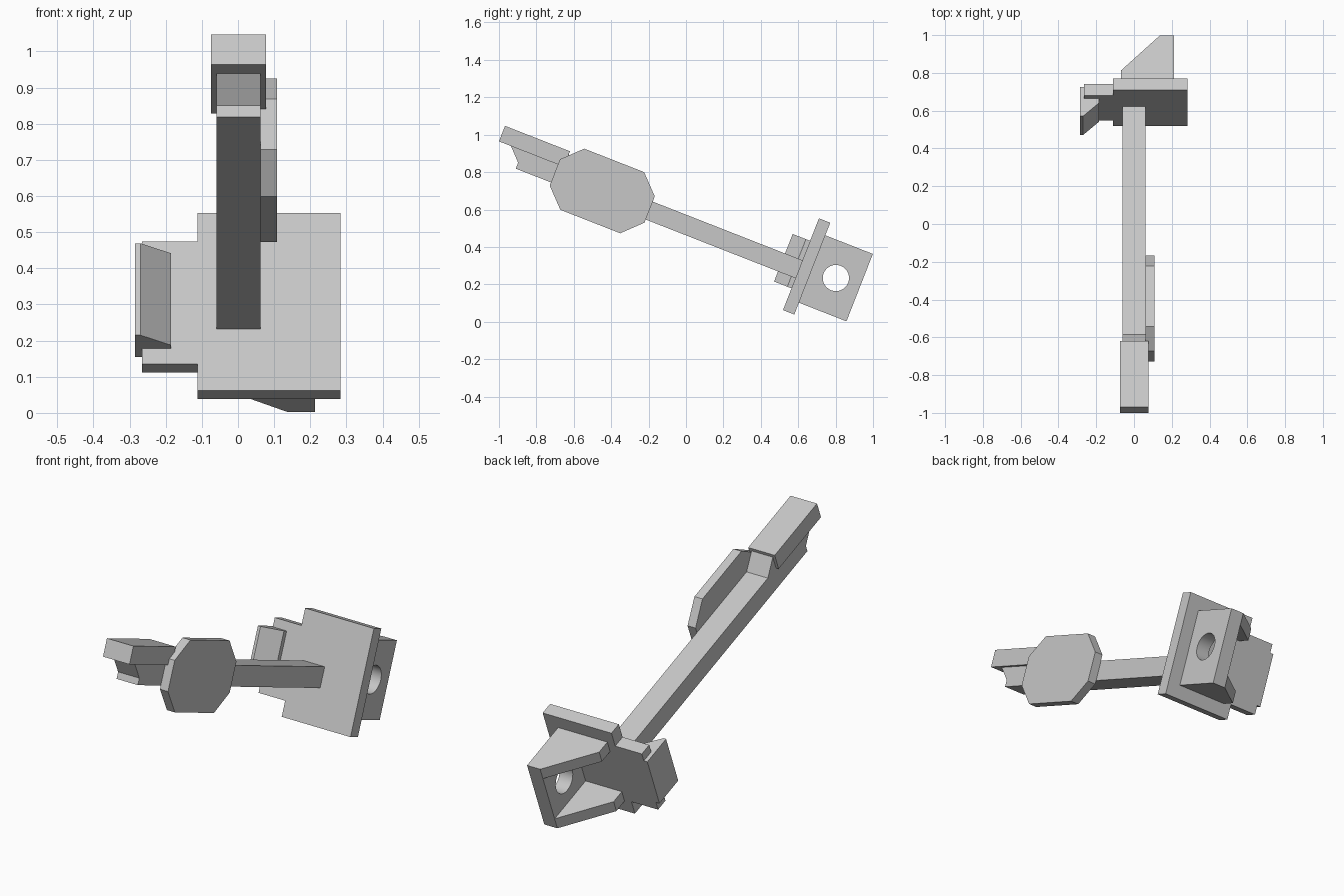
import bpy, bmesh, math
from mathutils import Matrix

cube = bpy.data.objects.get("Cube")
if cube:
    bpy.data.objects.remove(cube, do_unlink=True)

GREY = (0.57, 0.57, 0.57, 1)
mat = bpy.data.materials.new("plain grey")
mat.use_nodes = True
mat.diffuse_color = GREY
mat.node_tree.nodes["Principled BSDF"].inputs["Base Color"].default_value = GREY

# Everything is laid out straight, then tipped nose-up about x
TILT = Matrix.Rotation(math.radians(-21.4), 4, 'X')


def prism(name, outline, axis, lo, hi):
    """Extrude an outline: axis 'x' takes (y, z) points, axis 'z' takes (x, y)."""
    place = {'x': lambda p, d: (d, p[0], p[1]), 'z': lambda p, d: (p[0], p[1], d)}[axis]
    bm = bmesh.new()
    face = bm.faces.new([bm.verts.new(place(p, lo)) for p in outline])
    new = bmesh.ops.extrude_face_region(bm, geom=[face])["geom"]
    shift = place((0, 0), hi - lo)
    bmesh.ops.translate(bm, vec=shift, verts=[v for v in new if isinstance(v, bmesh.types.BMVert)])
    bmesh.ops.recalc_face_normals(bm, faces=bm.faces)
    mesh = bpy.data.meshes.new(name)
    bm.to_mesh(mesh)
    bm.free()
    mesh.materials.append(mat)
    ob = bpy.data.objects.new(name, mesh)
    bpy.context.collection.objects.link(ob)
    ob.matrix_world = TILT
    return ob


def box(name, x, y, z):
    return prism(name, [(x[0], y[0]), (x[1], y[0]), (x[1], y[1]), (x[0], y[1])], 'z', *z)


# Long bar with notched nose and a ramp up to the top block
BAR_TOP, BAR_LOW, PLATE_Y = 0.533, 0.43, (0.46, 0.525)
prism("bar", [(-1.214, BAR_TOP), (-1.146, 0.464), (-1.146, BAR_LOW), (PLATE_Y[0], BAR_LOW),
              (PLATE_Y[0], BAR_TOP), (-0.838, BAR_TOP), (-0.91, 0.605), (-0.91, BAR_TOP)],
      'x', -0.06, 0.062)
box("top_block", (-0.075, 0.077), (-1.283, -0.91), (BAR_TOP, 0.622))

# Eight-sided side plate
y0, y1, z0, z1, c = -0.944, -0.4, 0.312, 0.663, 0.1
prism("side_plate", [(y0 + c, z0), (y1 - c, z0), (y1, z0 + c), (y1, z1 - c),
                     (y1 - c, z1), (y0 + c, z1), (y0, z1 - c), (y0, z0 + c)],
      'x', 0.062, 0.108)

# Rear plate with side extension and wedge-shaped flange
box("rear_plate", (-0.112, 0.283), PLATE_Y, (0.247, 0.774))
box("plate_extension", (-0.265, -0.112), PLATE_Y, (0.325, 0.69))
prism("wedge_flange", [(-0.285, 0.36), (-0.27, 0.36), (-0.185, 0.436), (-0.185, PLATE_Y[0]),
                       (-0.265, PLATE_Y[0]), (-0.265, PLATE_Y[1]), (-0.285, PLATE_Y[1])],
      'z', 0.372, 0.645)

# Rear bracket: drilled wall between two tapered cheeks
WALL_X, END, LOW, HIGH, THICK = 0.138, 0.798, 0.315, 0.702, 0.062
wall = box("bracket_wall", (WALL_X, 0.213), (PLATE_Y[1], END), (LOW, HIGH))
for name, low in (("lower_cheek", LOW), ("upper_cheek", HIGH - THICK)):
    prism(name, [(-0.07, PLATE_Y[1]), (WALL_X, PLATE_Y[1]), (WALL_X, END), (-0.07, 0.597)],
          'z', low, low + THICK)

# Round hole through the bracket wall
SIDES = 48
ring = [(0.661 + 0.07 * math.cos(i * math.tau / SIDES), 0.51 + 0.07 * math.sin(i * math.tau / SIDES))
        for i in range(SIDES)]
cutter = prism("hole_cutter", ring, 'x', 0.05, 0.3)
cutter.hide_render = True
cut = wall.modifiers.new("hole", 'BOOLEAN')
cut.operation, cut.solver, cut.object = 'DIFFERENCE', 'EXACT', cutter
bpy.ops.object.select_all(action='DESELECT')
wall.select_set(True)
bpy.context.view_layer.objects.active = wall
bpy.ops.object.modifier_apply(modifier="hole")
bpy.data.objects.remove(cutter, do_unlink=True)
bpy.ops.object.shade_smooth_by_angle()
